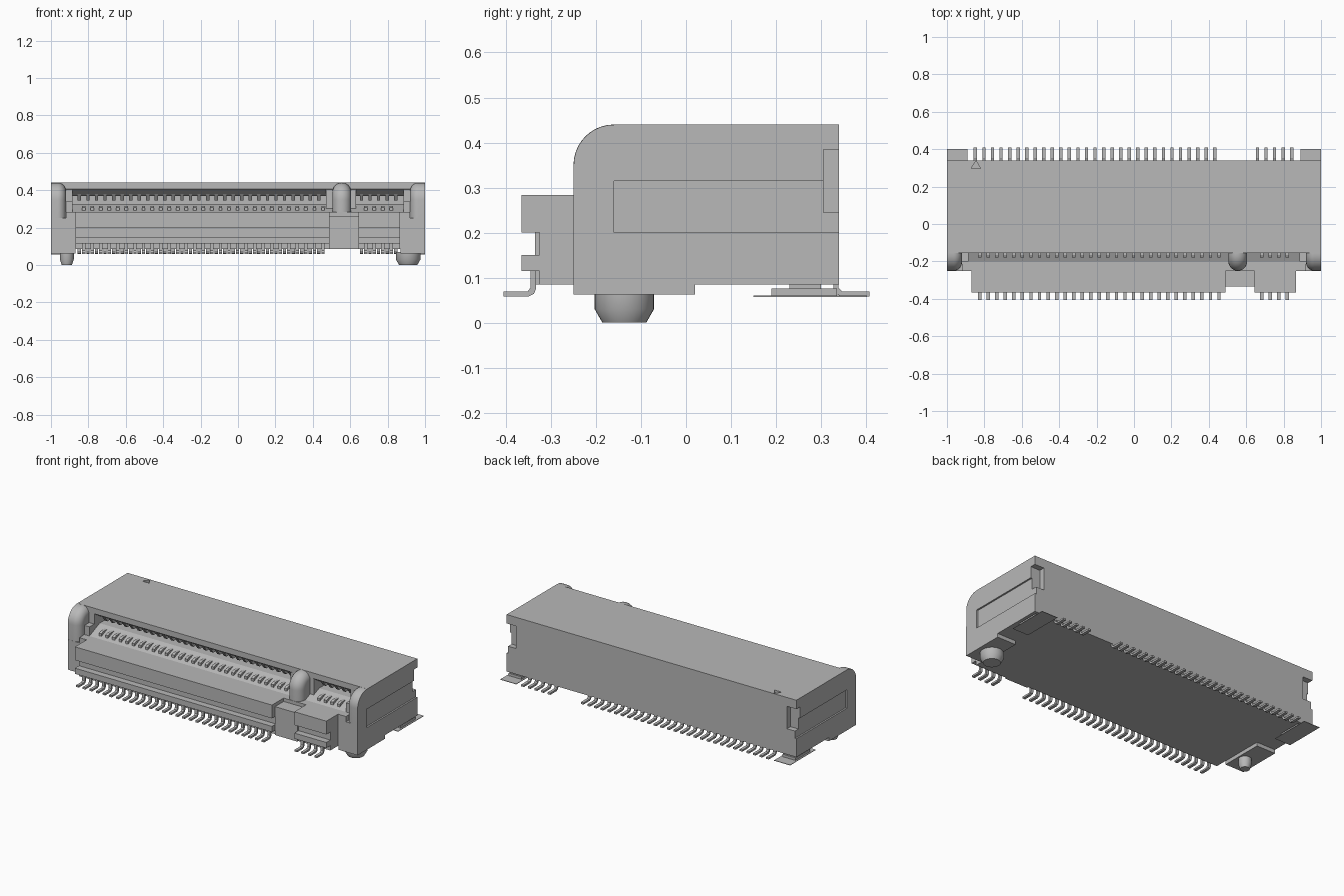
import bpy, bmesh, math

cube = bpy.data.objects.get("Cube")
if cube:
    bpy.data.objects.remove(cube, do_unlink=True)

grey = bpy.data.materials.new("light_grey")
grey.use_nodes = True
grey.diffuse_color = (0.48, 0.48, 0.48, 1)
grey.node_tree.nodes["Principled BSDF"].inputs["Base Color"].default_value = (0.48, 0.48, 0.48, 1)


def finish(name, bm, smooth=False):
    bmesh.ops.recalc_face_normals(bm, faces=bm.faces)
    me = bpy.data.meshes.new(name)
    bm.to_mesh(me)
    bm.free()
    me.materials.append(grey)
    ob = bpy.data.objects.new(name, me)
    bpy.context.collection.objects.link(ob)
    if smooth:
        bpy.ops.object.select_all(action='DESELECT')
        ob.select_set(True)
        bpy.context.view_layer.objects.active = ob
        bpy.ops.object.shade_smooth_by_angle(angle=math.radians(35))
    return ob


def add_loft(bm, sections):
    """Join (x, [(y, z), ...]) sections into a closed solid."""
    rings = [[bm.verts.new((x, y, z)) for y, z in poly] for x, poly in sections]
    n = len(rings[0])
    for a, b in zip(rings, rings[1:]):
        for i in range(n):
            j = (i + 1) % n
            bm.faces.new((a[i], a[j], b[j], b[i]))
    bm.faces.new(rings[0])
    bm.faces.new(rings[-1])


def loft(name, sections, smooth=False):
    bm = bmesh.new()
    add_loft(bm, sections)
    return finish(name, bm, smooth)


def extrude(name, x0, x1, poly):
    return loft(name, [(x0, poly), (x1, poly)])


def rect(y0, y1, z0, z1):
    return [(y0, z0), (y1, z0), (y1, z1), (y0, z1)]


def box(name, x0, x1, y0, y1, z0, z1):
    return extrude(name, x0, x1, rect(y0, y1, z0, z1))


def cut(target, cutter):
    cutter.hide_render = True
    mod = target.modifiers.new("cut", 'BOOLEAN')
    mod.object = cutter
    mod.operation = 'DIFFERENCE'
    mod.solver = 'EXACT'
    bpy.context.view_layer.objects.active = target
    bpy.ops.object.modifier_apply(modifier=mod.name)
    bpy.data.objects.remove(cutter, do_unlink=True)


def nose(inset, z0):
    """Front edge rising from z0 and curving back into the roof."""
    r = 0.09 - inset
    arc = [(-0.16 - r * math.cos(a), 0.35 + r * math.sin(a))
           for a in (math.pi / 2 * k / 10 for k in range(11))]
    return [(-0.25 + inset, z0)] + arc + [(-0.155, 0.44 - inset)]


# Housing core with the sloped card slot
slot = [(-0.155, 0.405), (-0.10, 0.37), (0.15, 0.37), (0.15, 0.325), (-0.10, 0.325),
        (-0.20, 0.283), (-0.25, 0.283)]
core = extrude("housing", -0.92, 0.92,
               [(-0.25, 0.085), (0.34, 0.085), (0.34, 0.44), (-0.155, 0.44)] + slot)

# Triangular first-pin mark, sunk into the roof
bm = bmesh.new()
bot, top = [[bm.verts.new((x, y, z)) for x, y in
             ((-0.87, 0.298), (-0.82, 0.298), (-0.845, 0.338))] for z in (0.425, 0.46)]
bm.faces.new(bot)
bm.faces.new(top)
for i in range(3):
    bm.faces.new((bot[i], bot[(i + 1) % 3], top[(i + 1) % 3], top[i]))
cut(core, finish("mark_cutter", bm))

# Slot ends and key divider
box("slot_end_right", -0.925, -0.885, -0.153, 0.16, 0.25, 0.42)
box("slot_end_left", 0.885, 0.925, -0.153, 0.16, 0.25, 0.42)
box("key_divider", 0.47, 0.63, -0.153, 0.16, 0.25, 0.42)

# Rounded key rib
sections = []
for k in range(13):
    a = math.pi * k / 12
    inset = 0.05 * (1 - math.sin(a)) * 0.98
    sections.append((0.555 - 0.05 * math.cos(a),
                     nose(inset, 0.25) + [(-0.14, 0.44 - inset), (-0.14, 0.25)]))
loft("key_rib", sections, True)

# End walls with rounded ears, and their feet, pegs and solder tabs
for s, side, peg_r in ((-1, "right", 0.037), (1, "left", 0.066)):
    sections = []
    for k in range(9):
        a = math.pi / 2 * k / 8
        inset = max(0.045 * (1 - math.sin(a)), 0.0005)
        x = 0.965 - 0.045 * math.cos(a)
        sections.append((s * x, inset))
    sections.append((s * 1.0, 0.0005))
    sections = [(x, [(0.34, 0.085), (0.02, 0.085), (0.02, 0.062), (-0.25, 0.062), (-0.25, 0.25)]
                 + nose(i, 0.25) + [(-0.155, 0.44), (0.34, 0.44)]) for x, i in sections]
    wall = loft("end_wall_" + side, sections, True)
    cut(wall, box("recess_cutter", s * 0.99, s * 1.05, -0.16, 0.36, 0.20, 0.315))
    cut(wall, box("notch_cutter", s * 0.935, s * 1.05, 0.305, 0.36, 0.245, 0.385))
    box("foot_" + side, s * 0.87, s * 0.922, -0.25, 0.02, 0.062, 0.25)
    box("guide_stop_" + side, s * 0.885, s * 0.922, -0.20, -0.15, 0.25, 0.34)

    # Locating peg: short cylinder with a tapered tip
    bm = bmesh.new()
    cx = -0.915 if s < 0 else 0.91
    rings = [[bm.verts.new((cx + r * math.cos(t), -0.137 + r * math.sin(t), z))
              for t in (math.tau * k / 32 for k in range(32))]
             for r, z in ((peg_r, 0.07), (peg_r, 0.03), (peg_r * 0.74, 0.0))]
    for a, b in zip(rings, rings[1:]):
        for i in range(32):
            j = (i + 1) % 32
            bm.faces.new((a[i], a[j], b[j], b[i]))
    bm.faces.new(rings[0])
    bm.faces.new(rings[-1])
    finish("locating_peg_" + side, bm, True)

    # Solder tab and clip
    box("solder_pad_" + side, s * 0.89, s * 1.0, 0.15, 0.402, 0.057, 0.06)
    box("solder_clip_" + side, s * 0.90, s * 0.99, 0.19, 0.335, 0.06, 0.076)
    box("clip_hump_" + side, s * 0.92, s * 0.97, 0.23, 0.30, 0.07, 0.09)

# Front lip in two lengths, with a grooved face, and the plain bridge at the key
lip = [(-0.24, 0.085), (-0.325, 0.085), (-0.325, 0.115), (-0.365, 0.115), (-0.365, 0.15),
       (-0.325, 0.15), (-0.325, 0.20), (-0.365, 0.20), (-0.365, 0.283), (-0.24, 0.283)]
extrude("lip_long", -0.87, 0.49, lip)
extrude("lip_short", 0.645, 0.865, lip)
box("lip_bridge", 0.49, 0.645, -0.335, -0.24, 0.085, 0.262)

# Contact rows on a shared pitch, skipping the key
PITCH = 0.0457
HALF = 0.009
front = [-0.825 + PITCH * i for i in list(range(29)) + list(range(33, 37))]
rear = [-0.848 + PITCH * i for i in list(range(29)) + list(range(33, 38))]


def row(name, xs, poly):
    bm = bmesh.new()
    for x in xs:
        add_loft(bm, [(x - HALF, poly), (x + HALF, poly)])
    return finish(name, bm)


row("front_pins", front,
    [(-0.405, 0.058), (-0.35, 0.058), (-0.338, 0.064), (-0.333, 0.075), (-0.333, 0.12),
     (-0.345, 0.12), (-0.345, 0.078), (-0.352, 0.069), (-0.405, 0.069)])
row("rear_pins", rear,
    [(0.408, 0.058), (0.345, 0.058), (0.334, 0.064), (0.328, 0.075), (0.328, 0.09),
     (0.339, 0.09), (0.339, 0.077), (0.347, 0.069), (0.408, 0.069)])
row("lower_contacts", front,
    [(-0.18, 0.27), (-0.18, 0.308), (-0.165, 0.315), (-0.12, 0.315), (-0.12, 0.27)])
row("upper_contacts", rear,
    [(-0.12, 0.385), (-0.09, 0.345), (-0.07, 0.345), (0.0, 0.375), (-0.10, 0.39)])
